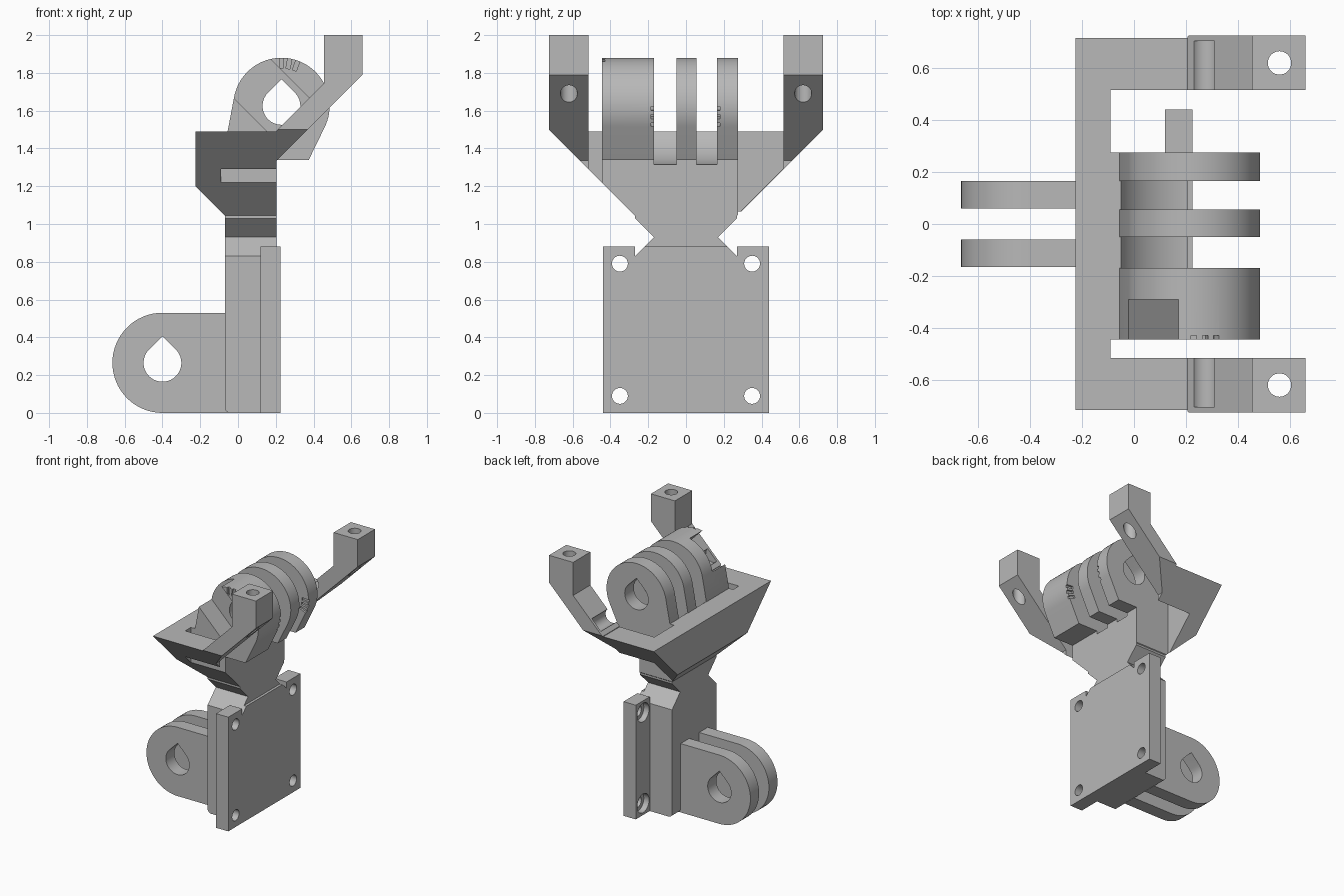
import bpy, bmesh
from math import sin, cos, radians, sqrt
from mathutils import Matrix, Vector

if "Cube" in bpy.data.objects:
    bpy.data.objects.remove(bpy.data.objects["Cube"])

grey = bpy.data.materials.new("plain grey")
grey.use_nodes = True
GREY = (0.48, 0.48, 0.48, 1)
grey.diffuse_color = GREY
grey.node_tree.nodes["Principled BSDF"].inputs["Base Color"].default_value = GREY


def prism(name, pts, axis, a, b):
    """Extrude a 2D outline along an axis from a to b."""
    place = {"X": lambda u, v, w: (w, u, v),
             "Y": lambda u, v, w: (u, w, v),
             "Z": lambda u, v, w: (u, v, w)}[axis]
    bm = bmesh.new()
    low = [bm.verts.new(place(u, v, a)) for u, v in pts]
    high = [bm.verts.new(place(u, v, b)) for u, v in pts]
    bm.faces.new(low)
    bm.faces.new(high)
    n = len(pts)
    for i in range(n):
        j = (i + 1) % n
        bm.faces.new((low[i], low[j], high[j], high[i]))
    bmesh.ops.recalc_face_normals(bm, faces=bm.faces)
    mesh = bpy.data.meshes.new(name)
    bm.to_mesh(mesh)
    bm.free()
    mesh.materials.append(grey)
    obj = bpy.data.objects.new(name, mesh)
    bpy.context.collection.objects.link(obj)
    return obj


def box(name, x, y, z):
    return prism(name, [(x[0], y[0]), (x[1], y[0]), (x[1], y[1]), (x[0], y[1])], "Z", *z)


def arc(cx, cz, r, start, end, n=32):
    angles = [radians(start + (end - start) * i / n) for i in range(n + 1)]
    return [(cx + r * cos(t), cz + r * sin(t)) for t in angles]


def circle(cx, cz, r):
    return arc(cx, cz, r, 0, 360, 40)[:-1]


def teardrop(cx, cz, r):
    return arc(cx, cz, r, 135, 405) + [(cx, cz + r * sqrt(2))]


def boolean(obj, cutters, mode="DIFFERENCE"):
    """Apply each cutter to the object and delete the cutter."""
    for c in cutters:
        c.hide_render = True
        m = obj.modifiers.new("cut", "BOOLEAN")
        m.operation, m.object, m.solver = mode, c, "EXACT"
        bpy.context.view_layer.objects.active = obj
        bpy.ops.object.modifier_apply(modifier=m.name)
        bpy.data.objects.remove(c)


def mirrored(half):
    return half + [(-u, v) for u, v in reversed(half)]


HX, HZ = 0.23, 1.625          # upper hinge centre
WALL, FRONT = -0.09, 0.205    # inside of rear wall, front of cradle
THICK = (-0.445, -0.17)

# Lower column with pinched neck and rounded lower rear edge
column = prism("column", mirrored([(0.27, 0), (0.27, 0.83), (0.17, 0.93), (0.27, 1.03), (0.27, 1.06)]),
               "X", -0.07, FRONT)
outline = arc(-0.04, 0.03, 0.03, 180, 270, 8) + [(0.3, 0), (0.3, 1.2), (-0.07, 1.2)]
boolean(column, [prism("rounding", outline, "Y", -0.5, 0.5)], "INTERSECT")

# Mounting plate, notched around the neck, with four counterbored holes
plate = prism("mounting_plate", mirrored([(0.44, 0), (0.44, 0.88), (0.27, 0.88), (0.27, 0.83), (0.22, 0.88)]),
              "X", 0.12, 0.225)
for y in (-0.35, 0.35):
    for z in (0.09, 0.79):
        boolean(plate, [prism("hole", circle(y, z, 0.042), "X", 0, 0.4),
                        prism("counterbore", circle(y, z, 0.072), "X", 0, 0.165)])

# Two lower lugs with teardrop bores
for side, y in (("left", 0.06), ("right", -0.165)):
    lug = prism(side + "_lower_lug", arc(-0.4, 0.265, 0.265, 90, 270) + [(-0.05, 0), (-0.05, 0.53)],
                "Y", y, y + 0.105)
    boolean(lug, [prism("bore", teardrop(-0.4, 0.265, 0.1), "Y", -1, 1)])


def flare():
    """Sloping side limits shared by the cradle and the arms."""
    return prism("flare", mirrored([(0.27, 1.045), (0.725, 1.5), (0.725, 2.2)]), "X", -0.5, 1)


def nut_slot():
    """Slanted square slot open to the upper rear."""
    c, d = Vector((HX, HZ - 0.01)), Vector((0.1, -0.1))
    n = Vector((0.1, 0.1))
    pts = [c + d + n, c - d * 5 + n, c - d * 5 - n, c + d - n]
    return prism("nut_slot", [tuple(p) for p in pts], "Y", -0.5, -0.29)


# Flared cradle: rear wall, two side walls and a centre block
cradle = prism("cradle", [(-0.07, 1.045), (-0.225, 1.2), (-0.225, 1.49), (FRONT, 1.49), (FRONT, 1.045)],
               "Y", -0.9, 0.9)
boolean(cradle, [flare()], "INTERSECT")
boolean(cradle, [box("gap", (WALL, 0.5), (0.275, 0.515), (0.9, 2)),
                 box("gap", (WALL, 0.5), (-0.515, THICK[0]), (0.9, 2)),
                 prism("swing", circle(HX, HZ, 0.312), "Y", -0.17, -0.05),
                 prism("swing", circle(HX, HZ, 0.312), "Y", 0.055, 0.165),
                 nut_slot()])

# Upper hinge knuckles
profile = [(-0.07, 1.34), (0.375, 1.34)] + arc(HX, HZ, 0.255, -26, 169, 48) + [(-0.055, 1.49)]
for name, y0, y1 in (("thick_knuckle", *THICK), ("middle_knuckle", -0.05, 0.055), ("end_knuckle", 0.165, 0.275)):
    knuckle = prism(name, profile, "Y", y0, y1)
    cuts = [prism("bore", teardrop(HX, HZ, 0.1), "Y", -1, 1)]
    grips = []
    if name == "thick_knuckle":
        cuts.append(nut_slot())
        grips = [(t, THICK[1]) for t in (-3, -13, -23)] + [(t, THICK[0]) for t in (70, 80, 90)]
    elif name == "end_knuckle":
        grips = [(t, y0) for t in (-3, -13, -23)]
    # Small radial grip notches
    for t, y in grips:
        notch = box("notch", (0.2, 0.3), (y - 0.015, y + 0.015), (-0.011, 0.011))
        notch.data.transform(Matrix.Translation((HX, 0, HZ)) @ Matrix.Rotation(radians(-t), 4, "Y"))
        cuts.append(notch)
    boolean(knuckle, cuts)

# Two raised arms with drilled posts and a shallow round groove
arm_outline = [(FRONT, 1.335), (0.66, 1.79), (0.66, 2), (0.455, 2), (0.455, 1.745), (FRONT, 1.495)]
for side, s in (("left", 1), ("right", -1)):
    arm = prism(side + "_arm", arm_outline, "Y", s * 0.515, s * 0.725)
    boolean(arm, [flare()], "INTERSECT")
    boolean(arm, [prism("post_hole", circle(0.56, s * 0.62, 0.045), "Z", 1.2, 2.2),
                  prism("groove", circle(0.27, 1.56, 0.055), "Y", s * 0.4, s * 0.705)])

# Smooth the round surfaces and keep the edges crisp
for obj in bpy.context.scene.objects:
    obj.select_set(obj.type == "MESH")
bpy.ops.object.shade_smooth_by_angle(angle=radians(25))
